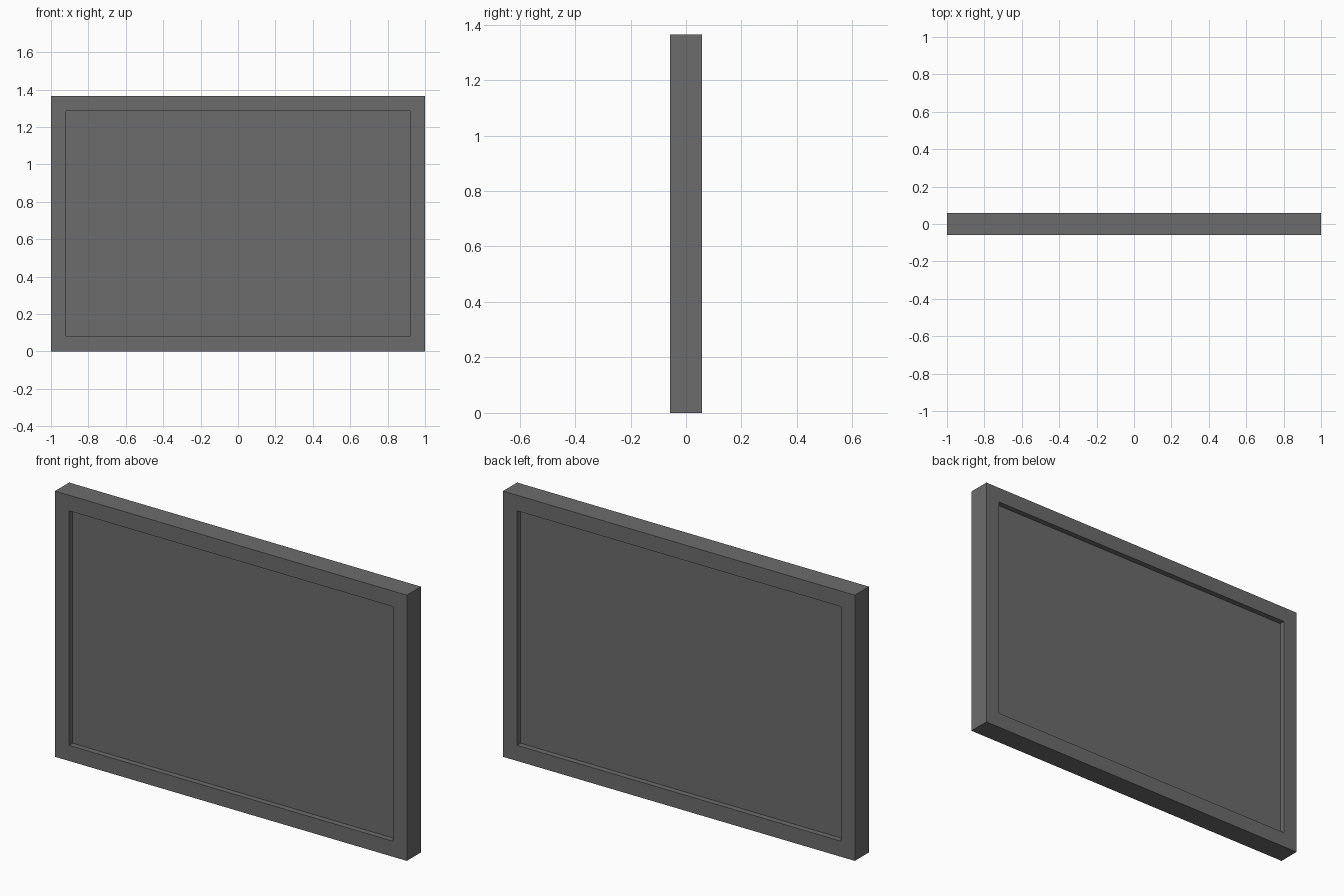
import bpy
import bmesh

WIDTH, DEPTH, HEIGHT = 2.0, 0.115, 1.365
BORDER = 0.08
RECESS = 0.029

cube = bpy.data.objects.get("Cube")
if cube:
    bpy.data.objects.remove(cube, do_unlink=True)

grey = bpy.data.materials.new("dark grey")
grey.use_nodes = True
colour = (0.15, 0.15, 0.15, 1)
grey.diffuse_color = colour
grey.node_tree.nodes["Principled BSDF"].inputs["Base Color"].default_value = colour


def add_object(name, bm):
    bmesh.ops.recalc_face_normals(bm, faces=bm.faces)
    mesh = bpy.data.meshes.new(name)
    bm.to_mesh(mesh)
    bm.free()
    mesh.materials.append(grey)
    obj = bpy.data.objects.new(name, mesh)
    bpy.context.collection.objects.link(obj)


def corner_loop(bm, margin, y):
    """Four corners of the rectangle, moved in by margin."""
    x, low, high = WIDTH / 2 - margin, margin, HEIGHT - margin
    return [bm.verts.new((px, y, pz))
            for px, pz in ((-x, low), (x, low), (x, high), (-x, high))]


def bridge(bm, a, b):
    for i in range(4):
        j = (i + 1) % 4
        bm.faces.new((a[i], a[j], b[j], b[i]))


# Mitred border: a rectangular section carried round four corners
bm = bmesh.new()
half = DEPTH / 2
section = [corner_loop(bm, m, y) for m, y in
           ((0, -half), (0, half), (BORDER, half), (BORDER, -half))]
for i in range(4):
    bridge(bm, section[i], section[(i + 1) % 4])
add_object("border_frame", bm)

# Inner panel, set back from both faces of the border
bm = bmesh.new()
inner = half - RECESS
front, back = corner_loop(bm, BORDER, -inner), corner_loop(bm, BORDER, inner)
bm.faces.new(front)
bm.faces.new(back)
add_object("inner_panel", bm)
